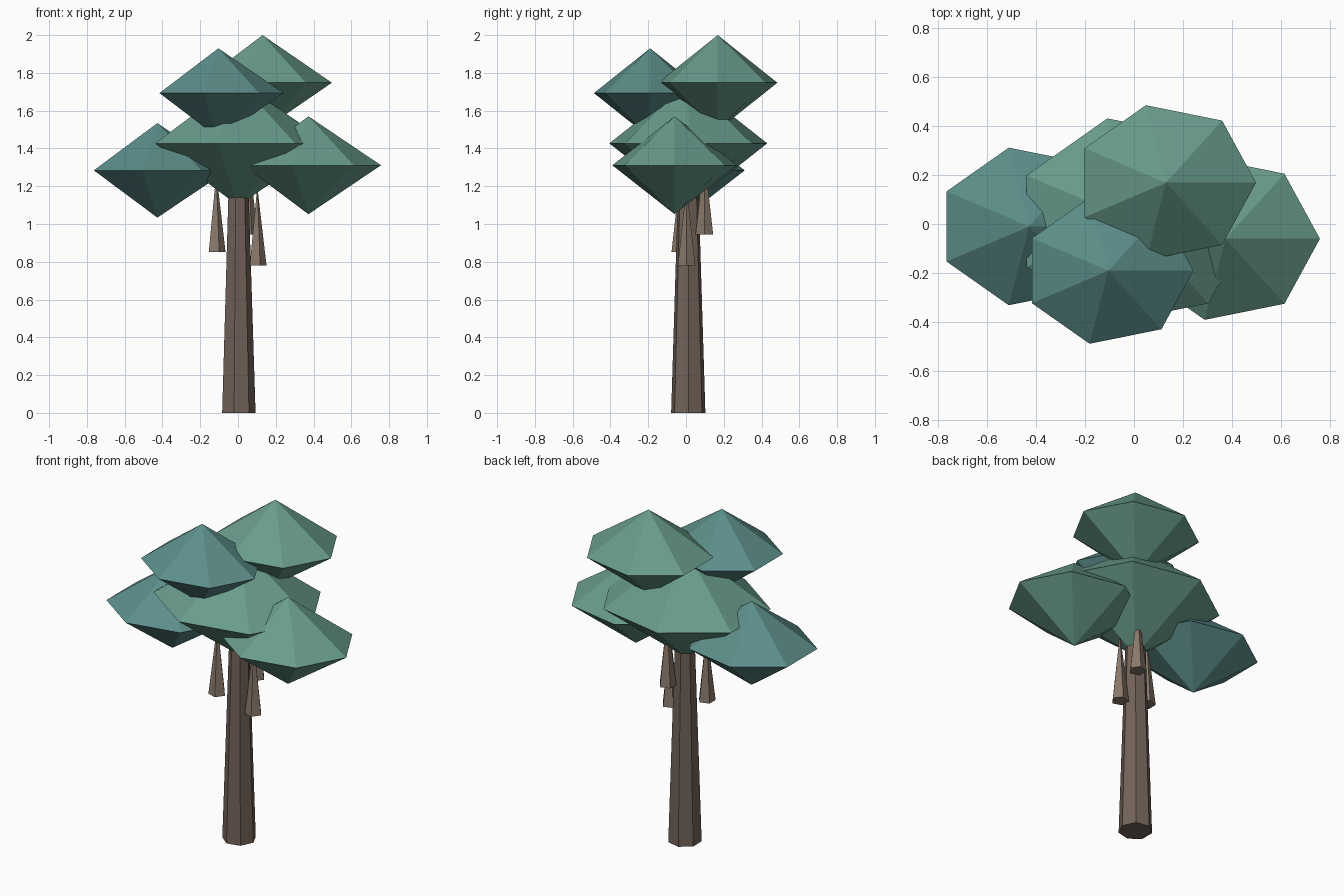
import bpy, bmesh
from math import cos, sin, tau

if "Cube" in bpy.data.objects:
    bpy.data.objects.remove(bpy.data.objects["Cube"])


def material(name, rgb):
    m = bpy.data.materials.new(name)
    m.diffuse_color = (*rgb, 1)
    m.use_nodes = True
    m.node_tree.nodes["Principled BSDF"].inputs["Base Color"].default_value = m.diffuse_color
    return m


def stack(name, centre, sides, levels, mat):
    """Flat-faced solid from (z, rx, ry) levels; a zero radius makes a point."""
    bm = bmesh.new()
    rings = []
    for z, rx, ry in levels:
        n = sides if rx else 1
        rings.append([bm.verts.new((rx * cos(tau * i / n), ry * sin(tau * i / n), z))
                      for i in range(n)])
    for a, b in zip(rings, rings[1:]):
        for i in range(sides):
            j = (i + 1) % sides
            quad = [a[i % len(a)], a[j % len(a)], b[j % len(b)], b[i % len(b)]]
            bm.faces.new(list(dict.fromkeys(quad)))
    for ring in (rings[0], rings[-1]):
        if len(ring) > 1:
            bm.faces.new(ring)
    bmesh.ops.recalc_face_normals(bm, faces=bm.faces)
    me = bpy.data.meshes.new(name)
    bm.to_mesh(me)
    bm.free()
    me.materials.append(mat)
    ob = bpy.data.objects.new(name, me)
    ob.location = centre
    bpy.context.collection.objects.link(ob)


bark = material("bark", (0.17, 0.125, 0.10))
root_bark = material("root_bark", (0.25, 0.19, 0.145))
green = material("green_leaf", (0.14, 0.33, 0.26))
teal = material("teal_leaf", (0.107, 0.27, 0.255))

# Tapered trunk
stack("trunk", (0, 0.012, 0), 7, [(0, 0.093, 0.093), (1.36, 0.05, 0.05)], bark)

# Hanging aerial roots, wide end down
for k, pos in enumerate([(-0.115, -0.03, 0.852), (0.102, 0.003, 0.78),
                         (0.056, 0.097, 0.945)]):
    stack(f"hanging_root_{k + 1}", pos, 5, [(0, 0.049, 0.049), (0.42, 0, 0)], root_bark)

# Leaf clumps: squashed seven-sided double pyramids
for name, pos, r, h, mat in [
        ("leaf_clump_centre", (0, 0.012, 1.427), 0.486, 0.33, green),
        ("leaf_clump_left", (-0.427, -0.01, 1.284), 0.373, 0.25, teal),
        ("leaf_clump_right", (0.373, -0.06, 1.311), 0.384, 0.259, green),
        ("leaf_clump_front", (-0.104, -0.19, 1.693), 0.346, 0.237, teal),
        ("leaf_clump_top", (0.13, 0.168, 1.748), 0.367, 0.252, green)]:
    stack(name, pos, 7, [(-h, 0, 0), (0, r, r * 0.882), (h, 0, 0)], mat)
